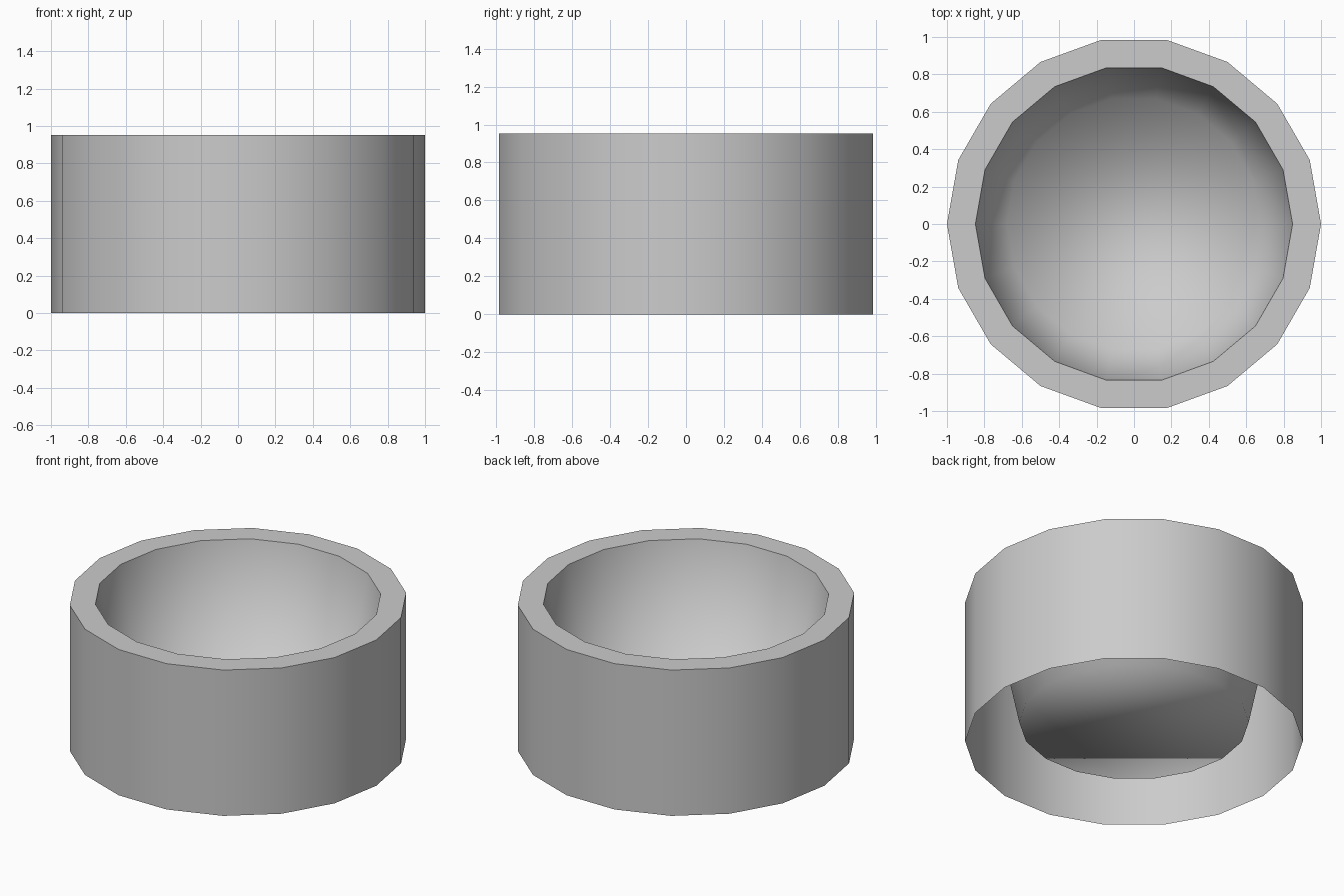
import bpy, bmesh, math

if "Cube" in bpy.data.objects:
    bpy.data.objects.remove(bpy.data.objects["Cube"])

SIDES = 18
# radius, height: open outer foot, outer rim, inner rim, floor edge
PROFILE = [(1.0, 0.0), (1.0, 0.953), (0.848, 0.953), (0.68, 0.134)]

bm = bmesh.new()
rings = []
for r, z in PROFILE:
    rings.append([bm.verts.new((r * math.cos(2 * math.pi * i / SIDES),
                                r * math.sin(2 * math.pi * i / SIDES), z))
                  for i in range(SIDES)])

# outer wall, flat rim and tapered inner wall
for low, high in zip(rings, rings[1:]):
    for i in range(SIDES):
        j = (i + 1) % SIDES
        bm.faces.new((low[i], low[j], high[j], high[i]))

# floor of the basin (underside of the tub stays open)
bm.faces.new(rings[-1])

# smooth walls, crisp rim
for f in bm.faces:
    f.smooth = True
for ring in rings[1:3]:
    for i in range(SIDES):
        bm.edges.get((ring[i], ring[(i + 1) % SIDES])).smooth = False

mesh = bpy.data.meshes.new("round_tub")
bm.to_mesh(mesh)
bm.free()
tub = bpy.data.objects.new("round_tub", mesh)
bpy.context.collection.objects.link(tub)
